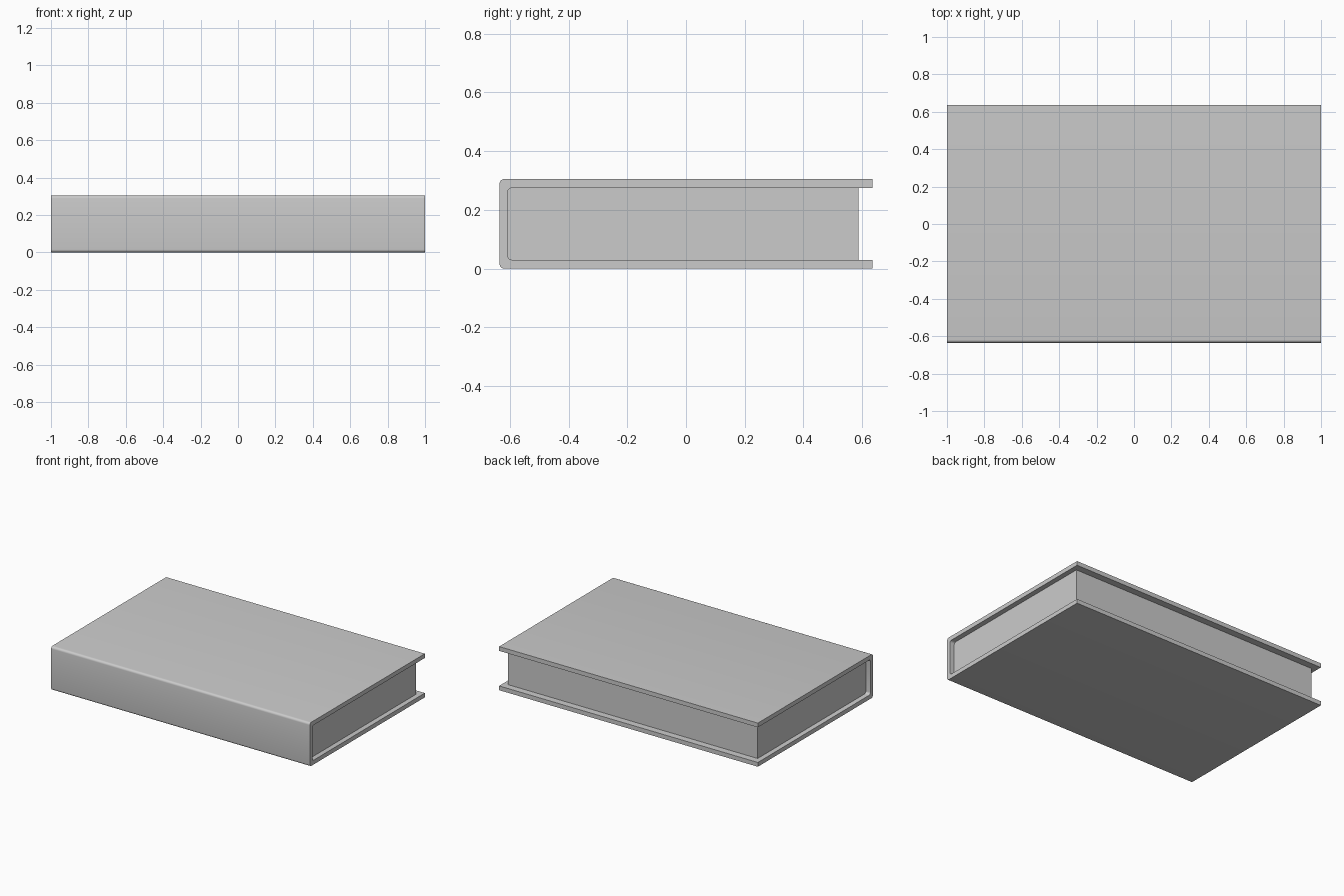
import bpy, bmesh
from math import cos, sin, pi

if "Cube" in bpy.data.objects:
    bpy.data.objects.remove(bpy.data.objects["Cube"])

Y, H, T = 0.635, 0.305, 0.03      # half depth, total height, board thickness
SPINE = 0.027                     # spine thickness
PAGE_BACK, PAGE_HALF = 0.587, 0.965


def rounded_front(y, z0, z1, r, steps=5):
    """Points down the front edge with both corners rounded, top to bottom."""
    pts = []
    for cz, start in ((z1 - r, pi / 2), (z0 + r, pi)):
        for i in range(steps + 1):
            a = start + pi / 2 * i / steps
            pts.append((y + r + r * cos(a), cz + r * sin(a)))
    return pts


def extrude_profile(name, profile, half):
    """Extrude a y-z profile along x from -half to half."""
    bm = bmesh.new()
    face = bm.faces.new([bm.verts.new((-half, y, z)) for y, z in profile])
    res = bmesh.ops.extrude_face_region(bm, geom=[face])
    moved = [g for g in res["geom"] if isinstance(g, bmesh.types.BMVert)]
    bmesh.ops.translate(bm, verts=moved, vec=(2 * half, 0, 0))
    bmesh.ops.recalc_face_normals(bm, faces=bm.faces)
    mesh = bpy.data.meshes.new(name)
    bm.to_mesh(mesh)
    bm.free()
    obj = bpy.data.objects.new(name, mesh)
    bpy.context.collection.objects.link(obj)
    bpy.ops.object.select_all(action='DESELECT')
    obj.select_set(True)
    bpy.context.view_layer.objects.active = obj
    bpy.ops.object.shade_smooth_by_angle(angle=pi / 6)
    return obj


outer = rounded_front(-Y, 0, H, 0.016)
inner = rounded_front(-Y + SPINE, T, H - T, 0.016)

# Cover: two boards joined by the spine
extrude_profile("cover", [(Y, H)] + outer + [(Y, 0), (Y, T)]
                + inner[::-1] + [(Y, H - T)], 1.0)

# Page block, fitted inside the cover and set back on three sides
extrude_profile("page_block", [(PAGE_BACK, H - T)] + inner + [(PAGE_BACK, T)],
                PAGE_HALF)
